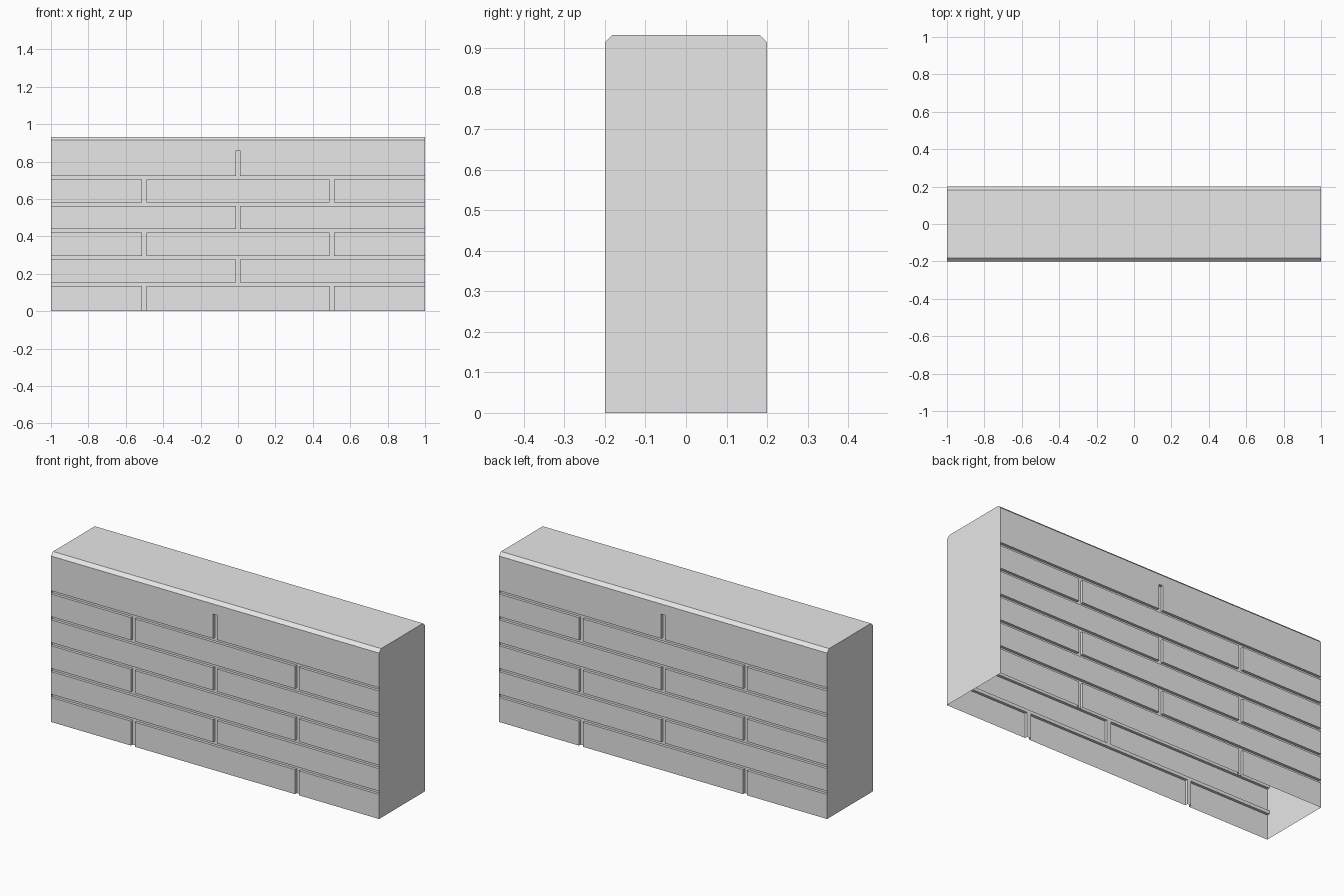
import bpy, bmesh, math
from mathutils import Matrix

if "Cube" in bpy.data.objects:
    bpy.data.objects.remove(bpy.data.objects["Cube"])

W, D = 1.0, 0.2            # half width, half thickness
Z_SHOULDER, H = 0.914, 0.932
CHAMFER = 0.018
DEPTH = 0.015              # mortar groove depth
G = 0.012                  # half width of upright joints
BEDS = [(0.135 + 0.1425 * i, 0.153 + 0.1425 * i) for i in range(5)]
TIP = 0.858                # the top middle joint ends here

bm = bmesh.new()


def quad(*pts):
    return bm.faces.new([bm.verts.new(p) for p in pts])


def in_groove(x, z):
    if any(a < z < b for a, b in BEDS):
        return True
    course = sum(z > b for a, b in BEDS)
    if course == 5 and z > TIP:
        return False
    joints = (0.0,) if course % 2 else (-0.5, 0.5)
    return any(abs(x - j) < G for j in joints)


# Brick face: grid cells, with mortar cells set back
xs = [-W] + [j + s * G for j in (-0.5, 0.0, 0.5) for s in (-1, 1)] + [W]
zs = [0.0] + [z for bed in BEDS for z in bed] + [TIP, Z_SHOULDER]


def level(i, k):
    groove = in_groove((xs[i] + xs[i + 1]) / 2, (zs[k] + zs[k + 1]) / 2)
    return -D + (DEPTH if groove else 0.0)


for i in range(len(xs) - 1):
    for k in range(len(zs) - 1):
        x0, x1, z0, z1 = xs[i], xs[i + 1], zs[k], zs[k + 1]
        y = level(i, k)
        quad((x0, y, z0), (x1, y, z0), (x1, y, z1), (x0, y, z1))
        if i + 2 < len(xs):
            r = level(i + 1, k)
            if r != y:
                quad((x1, y, z0), (x1, r, z0), (x1, r, z1), (x1, y, z1))
        if k + 2 < len(zs):
            u = level(i, k + 1)
            if u != y:
                quad((x0, y, z1), (x1, y, z1), (x1, u, z1), (x0, u, z1))

# Chamfered top edge
yc = -D + CHAMFER
quad((-W, -D, Z_SHOULDER), (W, -D, Z_SHOULDER), (W, yc, H), (-W, yc, H))
bmesh.ops.remove_doubles(bm, verts=bm.verts[:], dist=1e-5)
bmesh.ops.dissolve_limit(bm, angle_limit=math.radians(1),
                         verts=bm.verts[:], edges=bm.edges[:])

# The back is the front turned half way round
copy = bmesh.ops.duplicate(bm, geom=bm.verts[:] + bm.edges[:] + bm.faces[:])
bmesh.ops.rotate(bm, matrix=Matrix.Rotation(math.pi, 3, 'Z'),
                 verts=[g for g in copy["geom"] if isinstance(g, bmesh.types.BMVert)])

# Flat top and plain end caps; the underside stays open
quad((-W, yc, H), (W, yc, H), (W, -yc, H), (-W, -yc, H))
end = [(-D, 0), (D, 0), (D, Z_SHOULDER), (-yc, H), (yc, H), (-D, Z_SHOULDER)]
quad(*[(W, y, z) for y, z in end])
quad(*[(-W, y, z) for y, z in reversed(end)])

mesh = bpy.data.meshes.new("brick_wall")
bm.to_mesh(mesh)
bm.free()
wall = bpy.data.objects.new("brick_wall", mesh)
bpy.context.collection.objects.link(wall)

grey = bpy.data.materials.new("light grey")
grey.diffuse_color = (0.8, 0.8, 0.8, 1)
grey.use_nodes = True
grey.node_tree.nodes["Principled BSDF"].inputs["Base Color"].default_value = grey.diffuse_color
mesh.materials.append(grey)
